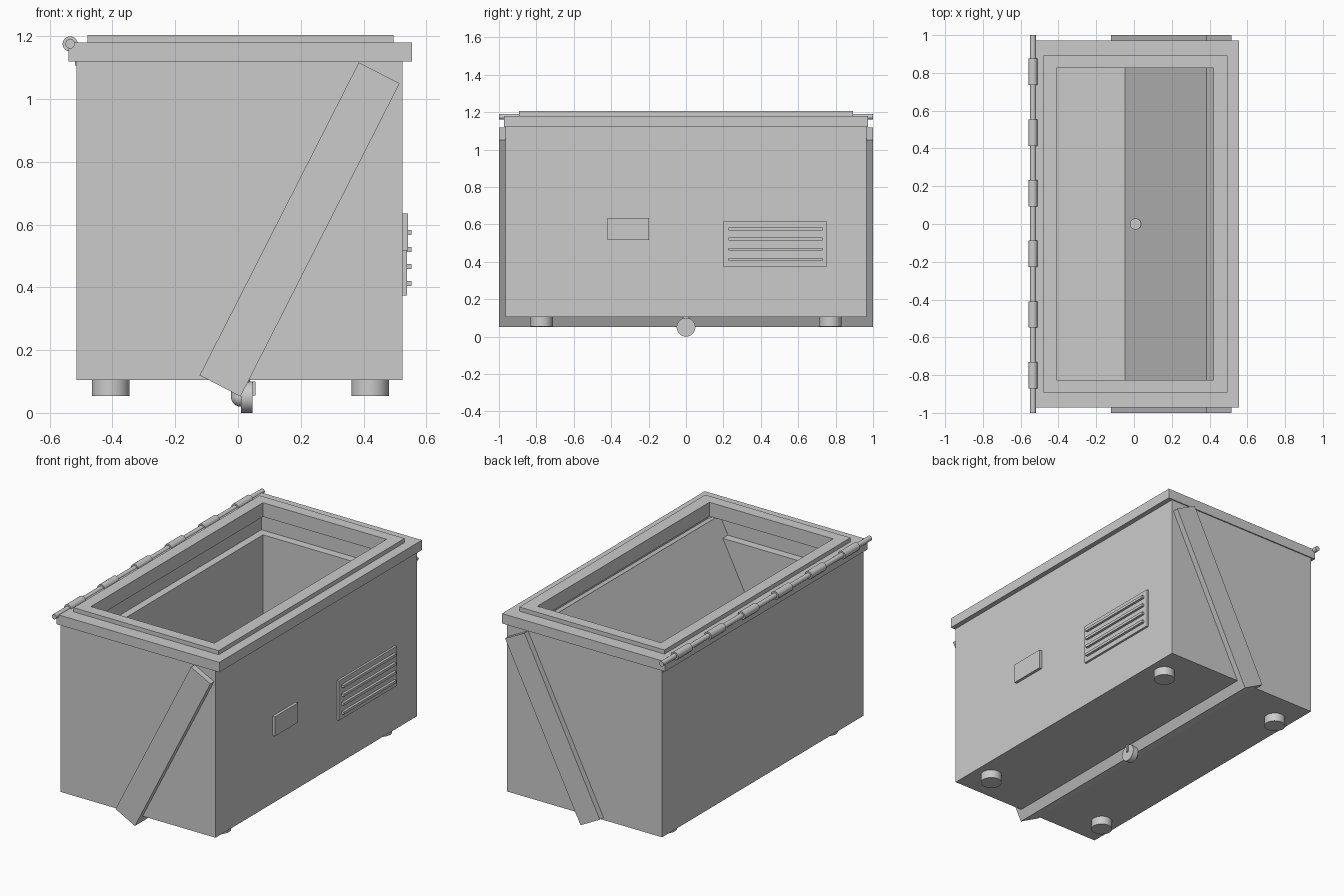
import bpy, bmesh, math
from mathutils import Matrix, Vector

if "Cube" in bpy.data.objects:
    bpy.data.objects.remove(bpy.data.objects["Cube"])

steel = bpy.data.materials.new("light grey")
steel.diffuse_color = (0.6, 0.6, 0.6, 1)
steel.use_nodes = True
steel.node_tree.nodes["Principled BSDF"].inputs["Base Color"].default_value = steel.diffuse_color


def finish(name, bm, smooth=False):
    bmesh.ops.recalc_face_normals(bm, faces=bm.faces)
    me = bpy.data.meshes.new(name)
    bm.to_mesh(me)
    bm.free()
    ob = bpy.data.objects.new(name, me)
    bpy.context.collection.objects.link(ob)
    me.materials.append(steel)
    if smooth:
        bpy.ops.object.select_all(action='DESELECT')
        ob.select_set(True)
        bpy.context.view_layer.objects.active = ob
        bpy.ops.object.shade_smooth_by_angle(angle=math.radians(40))
    return ob


def loft(name, rings):
    """Stack of rectangles (x0, x1, half_y, z), capped at both ends."""
    bm = bmesh.new()
    loops = [[bm.verts.new(p) for p in ((a, -y, z), (b, -y, z), (b, y, z), (a, y, z))]
             for a, b, y, z in rings]
    for lo, hi in zip(loops, loops[1:]):
        for i in range(4):
            j = (i + 1) % 4
            bm.faces.new((lo[i], lo[j], hi[j], hi[i]))
    bm.faces.new(loops[0])
    bm.faces.new(loops[-1])
    return finish(name, bm)


def box(name, x, y, z):
    bm = bmesh.new()
    size = [b - a for a, b in (x, y, z)]
    mid = [(a + b) / 2 for a, b in (x, y, z)]
    bmesh.ops.create_cube(bm, size=1, matrix=Matrix.Translation(mid) @ Matrix.Diagonal((*size, 1)))
    return finish(name, bm)


def rod(name, start, end, r, sides=32):
    start, end = Vector(start), Vector(end)
    d = end - start
    bm = bmesh.new()
    m = Matrix.Translation((start + end) / 2) @ d.to_track_quat('Z', 'Y').to_matrix().to_4x4()
    bmesh.ops.create_cone(bm, cap_ends=True, segments=sides, radius1=r, radius2=r,
                          depth=d.length, matrix=m)
    return finish(name, bm, True)


# Cabinet: outer shell, overhanging rim, raised lip, recess, ledge, well
loft("cabinet", [
    (-0.515, 0.525, 0.965, 0.105), (-0.515, 0.525, 0.965, 1.12),
    (-0.54, 0.555, 0.972, 1.12), (-0.54, 0.555, 0.972, 1.18),
    (-0.48, 0.495, 0.892, 1.18), (-0.48, 0.495, 0.892, 1.205),
    (-0.41, 0.42, 0.825, 1.205), (-0.41, 0.42, 0.825, 1.12),
    (-0.455, 0.465, 0.875, 1.12), (-0.455, 0.465, 0.875, 1.01),
    (-0.41, 0.42, 0.825, 1.01), (-0.41, 0.42, 0.825, 0.265)])

# Slanted slab that runs through the cabinet and shows at both ends
bm = bmesh.new()
profile = [(0.385, 1.117), (0.515, 1.05), (0.008, 0.052), (-0.122, 0.12)]
face = bm.faces.new([bm.verts.new((x, -1, z)) for x, z in profile])
ext = bmesh.ops.extrude_face_region(bm, geom=[face])["geom"]
bmesh.ops.translate(bm, vec=(0, 2, 0), verts=[v for v in ext if isinstance(v, bmesh.types.BMVert)])
finish("slanted_slab", bm)

# Feet
for x in (-0.406, 0.421):
    for y in (-0.772, 0.772):
        rod("foot", (x, y, 0.054), (x, y, 0.107), 0.06)

# Hinge pin, knuckles and the small strip under the rim
rod("hinge_pin", (-0.535, -1, 1.176), (-0.535, 1, 1.176), 0.015, 24)
for i in range(6):
    y = -0.8 + 0.321 * i
    rod("hinge_knuckle", (-0.535, y - 0.07, 1.176), (-0.535, y + 0.07, 1.176), 0.024, 24)
box("hinge_strip", (-0.52, -0.51), (-0.96, 0.96), (1.107, 1.125))

# Control plate and slatted vent on the right side
box("control_plate", (0.52, 0.542), (-0.42, -0.197), (0.517, 0.635))
box("vent_panel", (0.52, 0.538), (0.2, 0.755), (0.374, 0.615))
for i in range(4):
    z = 0.413 + 0.054 * i
    box("vent_slat", (0.53, 0.553), (0.226, 0.73), (z - 0.008, z + 0.008))

# Drain pipe with rounded elbow, cap and handle
rod("drain_pipe", (0.008, 0, 0.05), (0.008, 0, 0.44), 0.03)
bm = bmesh.new()
bmesh.ops.create_uvsphere(bm, u_segments=24, v_segments=12, radius=0.03,
                          matrix=Matrix.Translation((0.008, 0, 0.05)))
finish("drain_elbow", bm, True)
rod("drain_cap", (0.01, 0, 0.05), (0.047, 0, 0.05), 0.05)
box("drain_handle", (0.045, 0.055), (-0.006, 0.006), (0.055, 0.1))
